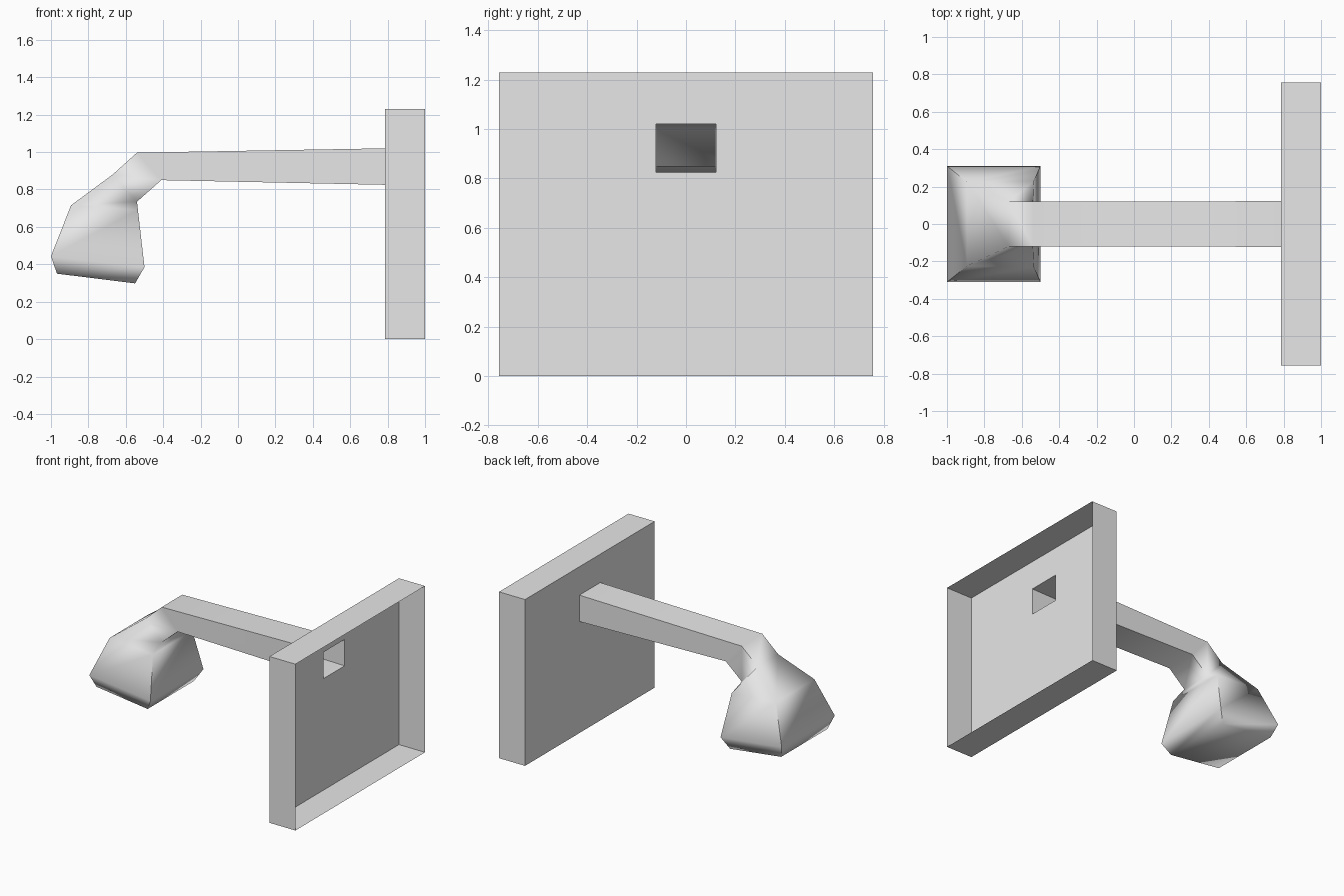
import bpy, bmesh, math

cube = bpy.data.objects.get("Cube")
if cube:
    bpy.data.objects.remove(cube, do_unlink=True)

grey = bpy.data.materials.new("light grey")
grey.use_nodes = True
colour = (0.8, 0.8, 0.8, 1.0)
grey.diffuse_color = colour
grey.node_tree.nodes["Principled BSDF"].inputs["Base Color"].default_value = colour


def loft(name, sections, close_end=False):
    """Skin four-cornered sections: (upper x, z), (lower x, z), half widths of both edges."""
    bm = bmesh.new()
    rings = []
    for (ux, uz), (lx, lz), upper_w, lower_w in sections:
        corners = [(ux, -upper_w, uz), (ux, upper_w, uz),
                   (lx, lower_w, lz), (lx, -lower_w, lz)]
        rings.append([bm.verts.new(c) for c in corners])
    for a, b in zip(rings, rings[1:]):
        for i in range(4):
            j = (i + 1) % 4
            bm.faces.new((a[i], a[j], b[j], b[i]))
    if close_end:
        bm.faces.new(rings[-1])
    mesh = bpy.data.meshes.new(name)
    bm.to_mesh(mesh)
    bm.free()
    mesh.materials.append(grey)
    obj = bpy.data.objects.new(name, mesh)
    bpy.context.collection.objects.link(obj)
    bpy.ops.object.select_all(action="DESELECT")
    obj.select_set(True)
    bpy.context.view_layer.objects.active = obj
    bpy.ops.object.shade_smooth_by_angle(angle=math.radians(75))
    return obj


# Opening where the hollow arm meets the panel
socket = ((0.787, 1.02), (0.787, 0.825), 0.122, 0.122)

# Open tray-shaped wall panel with the arm opening in its face
loft("wall_panel", [
    ((1.0, 1.23), (1.0, 0), 0.757, 0.757),
    ((0.787, 1.23), (0.787, 0), 0.757, 0.757),
    socket,
])

# Straight arm, bent neck and flared head with a chamfered, closed end
loft("arm_and_head", [
    socket,
    ((-0.54, 0.997), (-0.41, 0.85), 0.12, 0.12),
    ((-0.67, 0.88), (-0.54, 0.735), 0.12, 0.12),
    ((-0.893, 0.715), (-0.535, 0.69), 0.225, 0.23),
    ((-1.0, 0.443), (-0.5, 0.385), 0.31, 0.31),
    ((-0.968, 0.35), (-0.55, 0.298), 0.27, 0.27),
], close_end=True)
